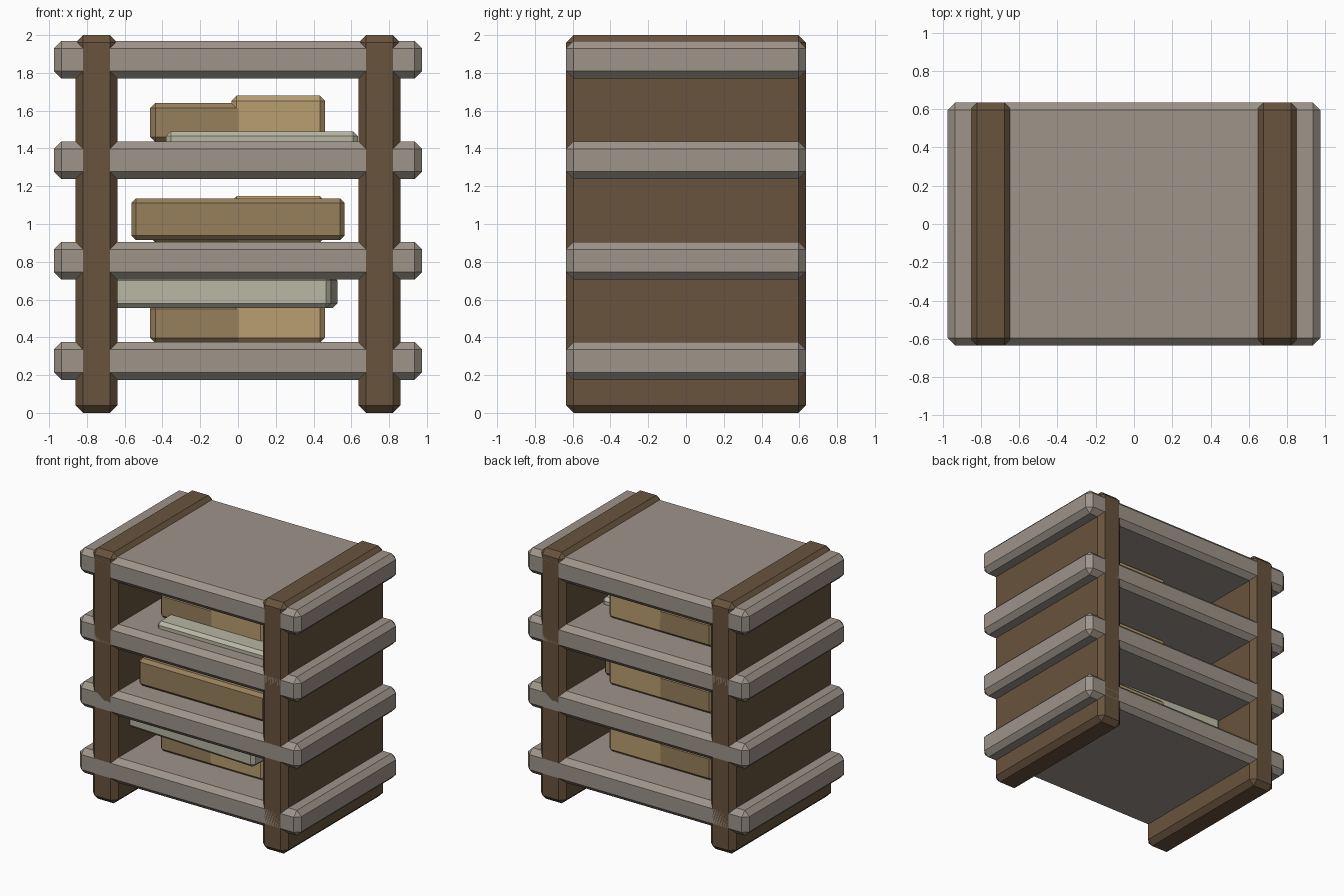
import bpy, bmesh, math

if "Cube" in bpy.data.objects:
    bpy.data.objects.remove(bpy.data.objects["Cube"])


def material(name, rgb):
    m = bpy.data.materials.new(name)
    m.diffuse_color = (*rgb, 1)
    m.use_nodes = True
    m.node_tree.nodes["Principled BSDF"].inputs["Base Color"].default_value = m.diffuse_color
    return m


dark_wood = material("dark_wood", (0.138, 0.087, 0.047))
stone = material("stone_grey", (0.342, 0.296, 0.254))
brown = material("brown_card", (0.31, 0.216, 0.107))
tan = material("tan_card", (0.491, 0.342, 0.162))
pale = material("pale_card", (0.479, 0.468, 0.361))


def block(name, x, y, z, chamfer, mat, turn=0):
    """Chamfered box given (min, max) on each axis, turned about its own centre."""
    bm = bmesh.new()
    bmesh.ops.create_cube(bm, size=1)
    bmesh.ops.scale(bm, verts=bm.verts, vec=[b - a for a, b in (x, y, z)])
    bmesh.ops.bevel(bm, geom=bm.edges[:], offset=chamfer, segments=1,
                    affect='EDGES', profile=0.5)
    mesh = bpy.data.meshes.new(name)
    bm.to_mesh(mesh)
    bm.free()
    mesh.materials.append(mat)
    ob = bpy.data.objects.new(name, mesh)
    ob.location = [(a + b) / 2 for a, b in (x, y, z)]
    ob.rotation_euler.z = math.radians(turn)
    bpy.context.collection.objects.link(ob)
    return ob


DEPTH = (-0.635, 0.635)
SHELF_TOPS = (0.375, 0.906, 1.438, 1.97)

# Side panels
block("left_side_panel", (-0.86, -0.638), DEPTH, (0, 2), 0.04, dark_wood)
block("right_side_panel", (0.638, 0.86), DEPTH, (0, 2), 0.04, dark_wood)

# Shelves running through the side panels
for i, top in enumerate(SHELF_TOPS):
    block(f"shelf_{i + 1}", (-0.975, 0.975), DEPTH, (top - 0.2, top), 0.04, stone)

# A low and a tall box side by side on each of the lower three shelves
for i, top in enumerate(SHELF_TOPS[:3]):
    block(f"low_box_{i + 1}", (-0.465, 0.03), (-0.335, 0.335),
          (top - 0.005, top + 0.203), 0.027, brown)
    block(f"tall_box_{i + 1}", (-0.035, 0.46), (-0.335, 0.335),
          (top - 0.005, top + 0.241), 0.027, tan)

# Wide parcels lying among the boxes
block("wide_brown_parcel", (-0.565, 0.565), (-0.46, 0.24), (0.915, 1.135), 0.025, brown)
block("lower_pale_parcel", (-0.66, 0.51), (-0.48, 0.22), (0.555, 0.725), 0.025, pale, -3)
block("upper_pale_parcel", (-0.38, 0.635), (-0.49, 0.16), (1.32, 1.49), 0.025, pale)
